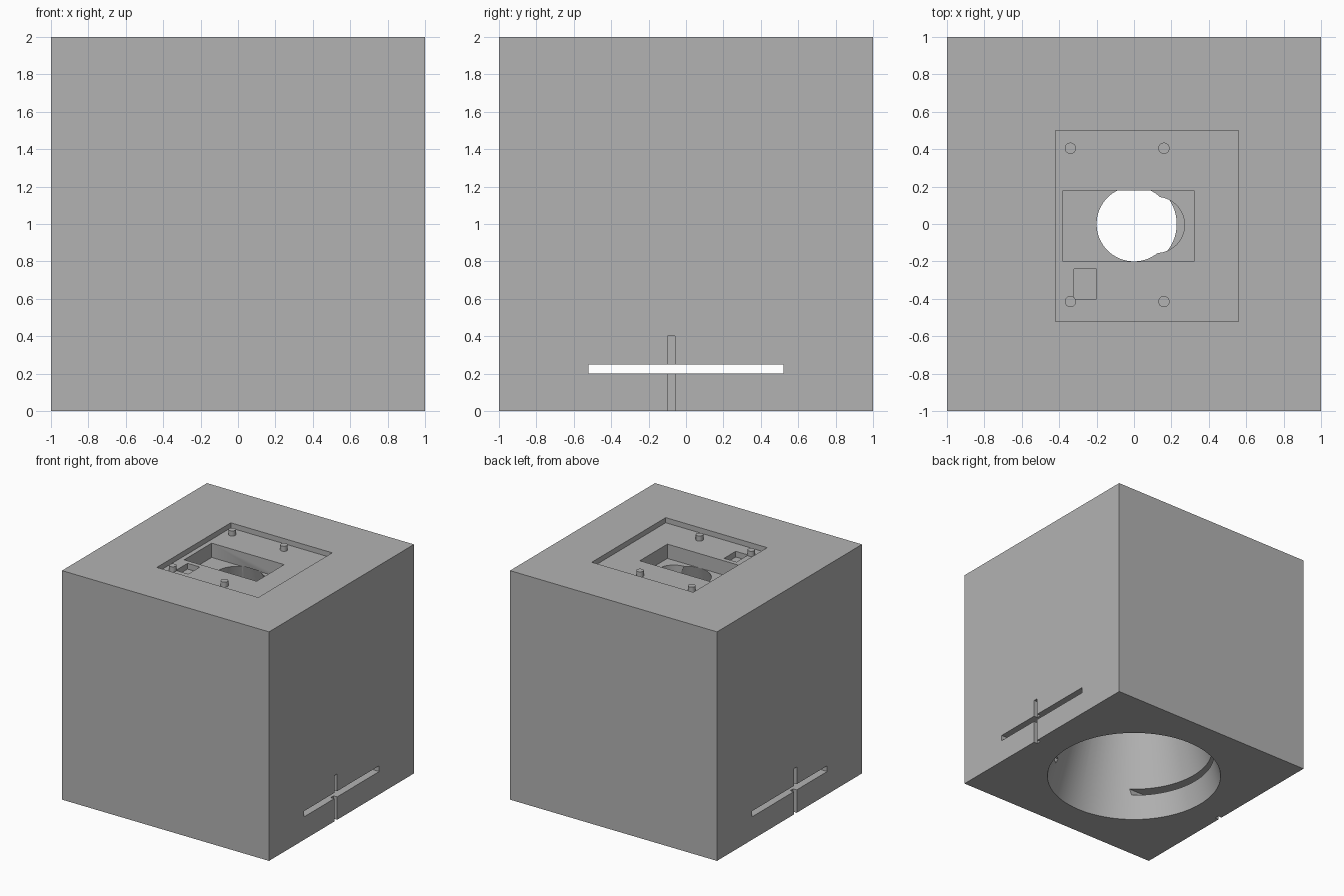
import bpy
import math

if "Cube" in bpy.data.objects:
    bpy.data.objects.remove(bpy.data.objects["Cube"], do_unlink=True)

grey = bpy.data.materials.new("plain grey")
grey.use_nodes = True
grey.diffuse_color = (0.45, 0.45, 0.45, 1)
grey.node_tree.nodes["Principled BSDF"].inputs["Base Color"].default_value = grey.diffuse_color


def box(name, x, y, z):
    """Box from (min, max) pairs on each axis."""
    bpy.ops.mesh.primitive_cube_add(size=1)
    ob = bpy.context.object
    ob.name = name
    ob.location = [(a + b) / 2 for a, b in (x, y, z)]
    ob.scale = [b - a for a, b in (x, y, z)]
    bpy.ops.object.transform_apply(location=True, rotation=False, scale=True)
    ob.data.materials.append(grey)
    return ob


def cone(name, x, y, z, r_low, r_top, sides=96):
    """Upright cone or cylinder between two heights."""
    bpy.ops.mesh.primitive_cone_add(vertices=sides, radius1=r_low, radius2=r_top,
                                    depth=z[1] - z[0], location=(x, y, sum(z) / 2))
    ob = bpy.context.object
    ob.name = name
    bpy.ops.object.transform_apply(location=True, rotation=False, scale=True)
    ob.data.materials.append(grey)
    return ob


TOP, RECESS, FLOOR = 2.0, 1.955, 1.83
ABOVE = TOP + 0.1


def bore_radius(z):
    return 0.72 - (0.72 - 0.2) * z / FLOOR


housing = box("housing", (-1, 1), (-1, 1), (0, TOP))

# Stepped pockets in the top, tapered bore from below, slots in the sides
low, high = -0.1, FLOOR + 0.004
cutters = [
    box("board_recess", (-0.42, 0.56), (-0.52, 0.5), (RECESS, ABOVE)),
    box("lens_pocket", (-0.38, 0.32), (-0.2, 0.18), (FLOOR, ABOVE)),
    box("small_pocket", (-0.32, -0.2), (-0.4, -0.24), (RECESS - 0.05, ABOVE)),
    cone("lens_counterbore", 0.12, -0.005, (FLOOR - 0.1, FLOOR + 0.05), 0.15, 0.15),
    cone("tapered_bore", 0, 0, (low, high), bore_radius(low), bore_radius(high)),
    box("through_slit", (-1.1, 1.1), (-0.52, 0.52), (0.2, 0.25)),
]
for side in (-1, 1):
    cutters.append(box("side_groove", sorted((side * 0.965, side * 1.1)),
                       (-0.1, -0.06), (-0.1, 0.4)))

for cutter in cutters:
    bpy.context.view_layer.objects.active = housing
    mod = housing.modifiers.new("cut", 'BOOLEAN')
    mod.operation = 'DIFFERENCE'
    mod.solver = 'EXACT'
    mod.object = cutter
    bpy.ops.object.modifier_apply(modifier=mod.name)
    bpy.data.objects.remove(cutter, do_unlink=True)

# Four locating pegs on the recess floor
pegs = [cone("locating_peg", x, y, (RECESS - 0.005, TOP), 0.03, 0.03, 24)
        for x in (-0.34, 0.16) for y in (-0.415, 0.405)]

# Smooth the round walls, keep the edges sharp
bpy.ops.object.select_all(action='DESELECT')
for ob in [housing] + pegs:
    ob.select_set(True)
bpy.context.view_layer.objects.active = housing
bpy.ops.object.shade_smooth_by_angle(angle=math.radians(30))
